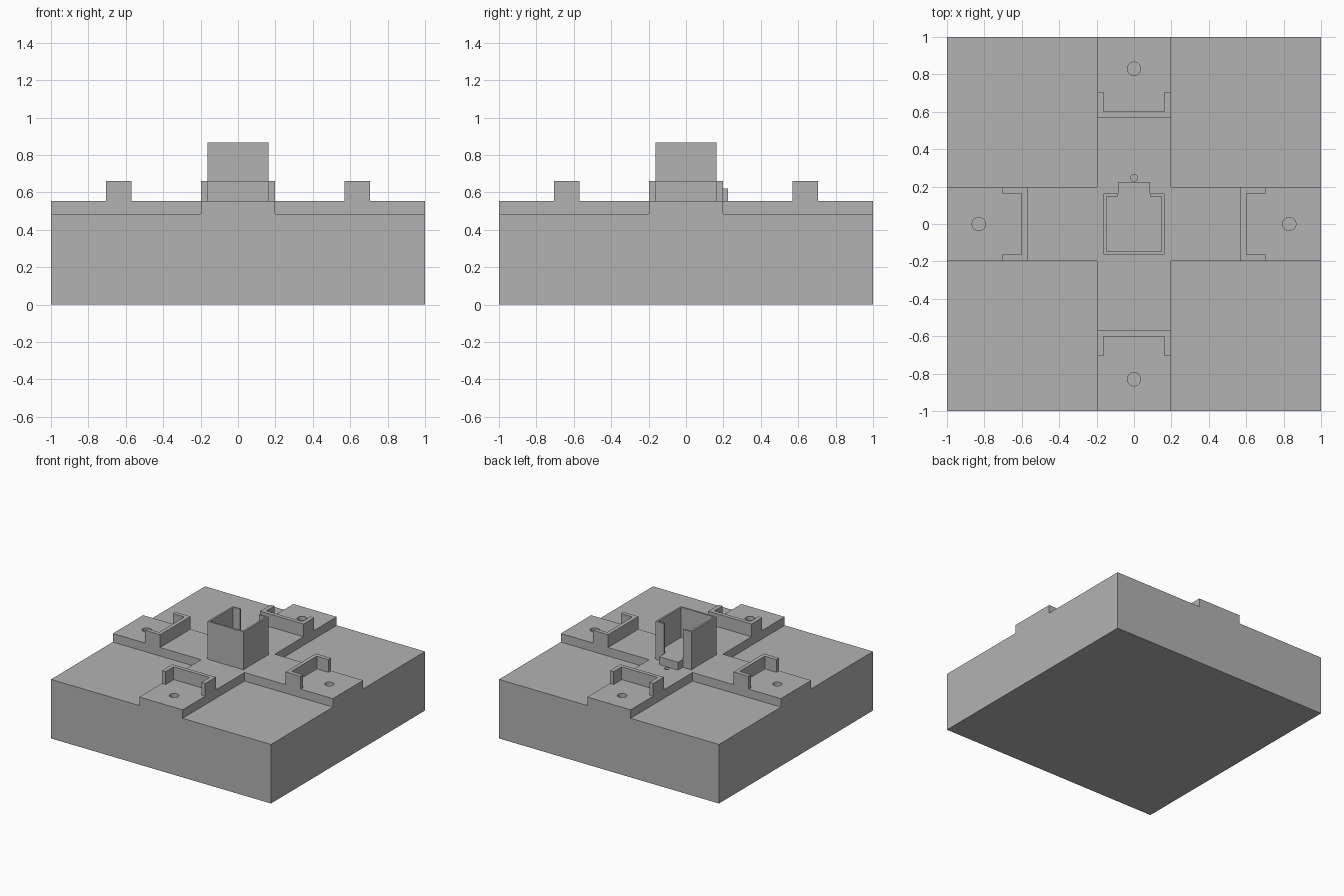
import bpy, bmesh
from math import pi
from mathutils import Matrix

cube = bpy.data.objects.get("Cube")
if cube:
    bpy.data.objects.remove(cube, do_unlink=True)

grey = bpy.data.materials.new("light_grey")
grey.use_nodes = True
colour = (0.45, 0.45, 0.45, 1)
grey.diffuse_color = colour
grey.node_tree.nodes["Principled BSDF"].inputs["Base Color"].default_value = colour

LOW, DECK = 0.485, 0.555      # corner level and raised cross level
ARM = 0.197                   # half width of the cross


def add_object(name, bm):
    bmesh.ops.recalc_face_normals(bm, faces=bm.faces)
    mesh = bpy.data.meshes.new(name)
    bm.to_mesh(mesh)
    bm.free()
    mesh.materials.append(grey)
    obj = bpy.data.objects.new(name, mesh)
    bpy.context.collection.objects.link(obj)
    return obj


def extrude_outline(bm, points, z0, z1):
    face = bm.faces.new([bm.verts.new((x, y, z0)) for x, y in points])
    out = bmesh.ops.extrude_face_region(bm, geom=[face], use_keep_orig=True)
    verts = [g for g in out["geom"] if isinstance(g, bmesh.types.BMVert)]
    bmesh.ops.translate(bm, verts=verts, vec=(0, 0, z1 - z0))


def prism(name, points, z0, z1):
    bm = bmesh.new()
    extrude_outline(bm, points, z0, z1)
    return add_object(name, bm)


def rect(x0, y0, x1, y1):
    return [(x0, y0), (x1, y0), (x1, y1), (x0, y1)]


def mirrored(half):
    """Close a right-hand half outline by mirroring it across x = 0."""
    return half + [(-x, y) for x, y in reversed(half)]


# Base block, with lowered corners and round holes cut into it
base = prism("base_block", rect(-1, -1, 1, 1), 0, DECK)
bm = bmesh.new()
for sx in (-1, 1):
    for sy in (-1, 1):
        extrude_outline(bm, rect(sx * ARM, sy * ARM, sx * 1.2, sy * 1.2), LOW, 1)


def hole(x, y, radius, depth):
    bmesh.ops.create_cone(bm, cap_ends=True, segments=32, radius1=radius,
                          radius2=radius, depth=2 * depth,
                          matrix=Matrix.Translation((x, y, DECK)))


for x, y in ((0.83, 0), (-0.83, 0), (0, 0.83), (0, -0.83)):
    hole(x, y, 0.036, 0.1)
hole(0, 0.247, 0.018, 0.07)
cutter = add_object("base_cutter", bm)
cutter.hide_render = True

cut = base.modifiers.new("cut", "BOOLEAN")
cut.operation = "DIFFERENCE"
cut.solver = "EXACT"
cut.object = cutter
bpy.context.view_layer.objects.active = base
bpy.ops.object.modifier_apply(modifier="cut")
bpy.data.objects.remove(cutter, do_unlink=True)

# U-shaped bracket on each arm, opening outwards
bracket = mirrored([(ARM, -0.57), (ARM, -0.707), (0.163, -0.707), (0.163, -0.602)])
for i, side in enumerate(("front", "left", "back", "right")):
    obj = prism(side + "_bracket", bracket, DECK, 0.66)
    obj.data.transform(Matrix.Rotation(i * pi / 2, 4, "Z"))

# Central holder: thin walls open at the back, raised floor with a tongue
OUT, IN, SLOT = 0.163, 0.148, 0.085
walls = mirrored([(SLOT, IN), (IN, IN), (IN, -IN)])
walls = [(SLOT, OUT), (SLOT, IN), (IN, IN), (IN, -IN), (-IN, -IN), (-IN, IN),
         (-SLOT, IN), (-SLOT, OUT), (-OUT, OUT), (-OUT, -OUT), (OUT, -OUT), (OUT, OUT)]
prism("holder_walls", walls, DECK, 0.867)
prism("holder_floor", mirrored([(IN, -IN), (IN, IN), (SLOT, IN), (SLOT, 0.225)]),
      DECK, 0.62)
